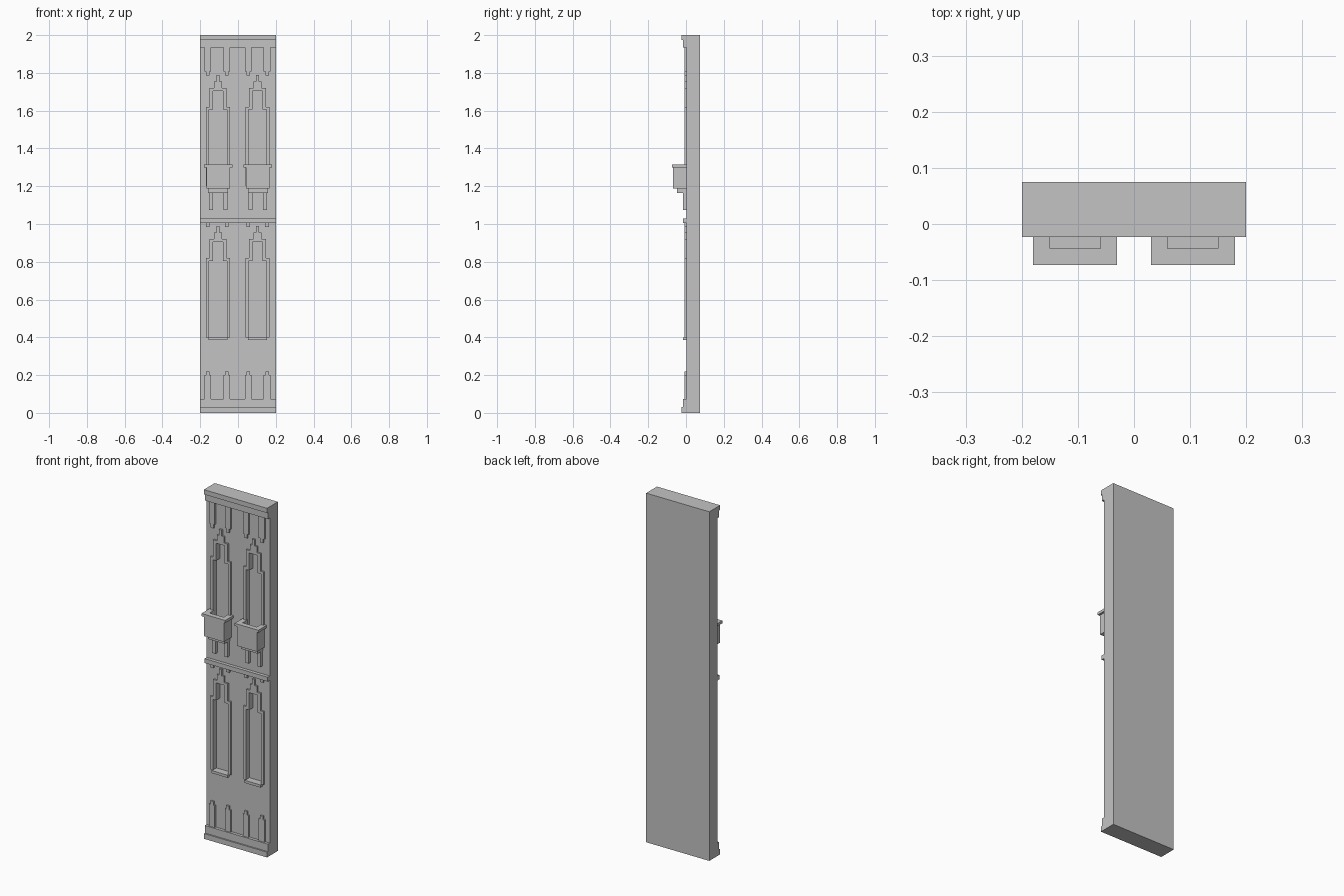
import bpy
import bmesh
from mathutils import Matrix, Vector

if "Cube" in bpy.data.objects:
    bpy.data.objects.remove(bpy.data.objects["Cube"])

stone = bpy.data.materials.new("grey stone")
stone.use_nodes = True
GREY = (0.55, 0.55, 0.55, 1)
stone.diffuse_color = GREY
stone.node_tree.nodes["Principled BSDF"].inputs["Base Color"].default_value = GREY

WALL = 0.002      # front plane of the wall
BACK = 0.075
TRIM = -0.008     # front plane of the shallow trim


def finish(name, bm):
    bmesh.ops.recalc_face_normals(bm, faces=bm.faces)
    mesh = bpy.data.meshes.new(name)
    bm.to_mesh(mesh)
    bm.free()
    mesh.materials.append(stone)
    ob = bpy.data.objects.new(name, mesh)
    bpy.context.collection.objects.link(ob)
    return ob


def box(name, x0, x1, y0, y1, z0, z1):
    bm = bmesh.new()
    size = Vector((x1 - x0, y1 - y0, z1 - z0))
    centre = Vector((x0 + x1, y0 + y1, z0 + z1)) / 2
    bmesh.ops.create_cube(bm, size=1, matrix=Matrix.Translation(centre) @ Matrix.Diagonal(size).to_4x4())
    return finish(name, bm)


def stepped(name, cx, z, steps, y0, y1):
    """Symmetric stepped outline in x-z; steps are (half width, top height above z)."""
    side, low = [], 0
    for half, top in steps:
        side += [(half, low), (half, top)]
        low = top
    outline = side + [(-x, h) for x, h in reversed(side)]
    bm = bmesh.new()
    face = bm.faces.new([bm.verts.new((cx + x, y0, z + h)) for x, h in outline])
    ext = bmesh.ops.extrude_face_region(bm, geom=[face])
    verts = [v for v in ext["geom"] if isinstance(v, bmesh.types.BMVert)]
    bmesh.ops.translate(bm, vec=(0, y1 - y0, 0), verts=verts)
    return finish(name, bm)


def cut(target, cutter):
    mod = target.modifiers.new("opening", "BOOLEAN")
    mod.operation = "DIFFERENCE"
    mod.solver = "EXACT"
    mod.object = cutter
    bpy.context.view_layer.objects.active = target
    bpy.ops.object.modifier_apply(modifier=mod.name)


wall = box("wall", -0.2, 0.2, WALL, BACK, 0, 2)

# Horizontal mouldings
for name, front, z0, z1 in (
    ("base_plinth", -0.023, 0, 0.03), ("base_moulding", -0.015, 0.03, 0.073),
    ("middle_band", -0.017, 1.005, 1.03),
    ("top_moulding", -0.015, 1.935, 1.973), ("top_cornice", -0.023, 1.973, 2),
):
    box(name, -0.2, 0.2, front, WALL, z0, z1)

# Windows with stepped heads, frames and sills
FRAME = [(0.064, 0.42), (0.046, 0.52), (0.022, 0.555), (0.008, 0.59)]
OPENING = [(0.048, 0.405), (0.027, 0.505)]
for side, cx in (("right", -0.106), ("left", 0.103)):
    for level, z in (("lower", 0.4), ("upper", 1.2)):
        tag = f"{level}_{side}"
        frame = stepped(f"window_frame_{tag}", cx, z, FRAME, TRIM, WALL)
        cutter = stepped("opening_cutter", cx, z, OPENING, -0.05, 0.025)
        cutter.hide_render = True
        cut(wall, cutter)
        cut(frame, cutter)
        bpy.data.objects.remove(cutter)
        box(f"window_sill_{tag}", cx - 0.05, cx + 0.05, -0.016, WALL, z - 0.015, z)

# Small pilasters, hanging pendants and band studs
for side, cx in (("right", -0.11), ("left", 0.104)):
    for n, dx in enumerate((-0.05, 0.05), 1):
        x = cx + dx
        stepped(f"base_pilaster_{side}_{n}", x, 0.073, [(0.018, 0.127), (0.009, 0.147)], TRIM, WALL)
        stepped(f"top_pendant_{side}_{n}", x, 1.935, [(0.018, -0.127), (0.009, -0.15)], TRIM, WALL)
        box(f"band_stud_{side}_{n}", x - 0.01, x + 0.01, TRIM, WALL, 0.985, 1.005)

# Balconies: three-sided parapet and rim, floor, stepped base and brackets
for side, cx in (("right", -0.105), ("left", 0.105)):
    for part, half, front, z0, z1 in (
        ("parapet", 0.063, -0.068, 1.187, 1.3), ("rim", 0.075, -0.073, 1.3, 1.315),
    ):
        ob = box(f"balcony_{part}_{side}", cx - half, cx + half, front, WALL, z0, z1)
        hollow = box("hollow_cutter", cx - 0.045, cx + 0.045, -0.044, 0.05, 1.202, 1.4)
        hollow.hide_render = True
        cut(ob, hollow)
        bpy.data.objects.remove(hollow)
    box(f"balcony_base_{side}", cx - 0.053, cx + 0.053, -0.047, WALL, 1.165, 1.187)
    for n, dx in enumerate((-0.038, 0.038), 1):
        x = cx + dx
        box(f"balcony_bracket_{side}_{n}", x - 0.011, x + 0.011, -0.016, WALL, 1.075, 1.165)
